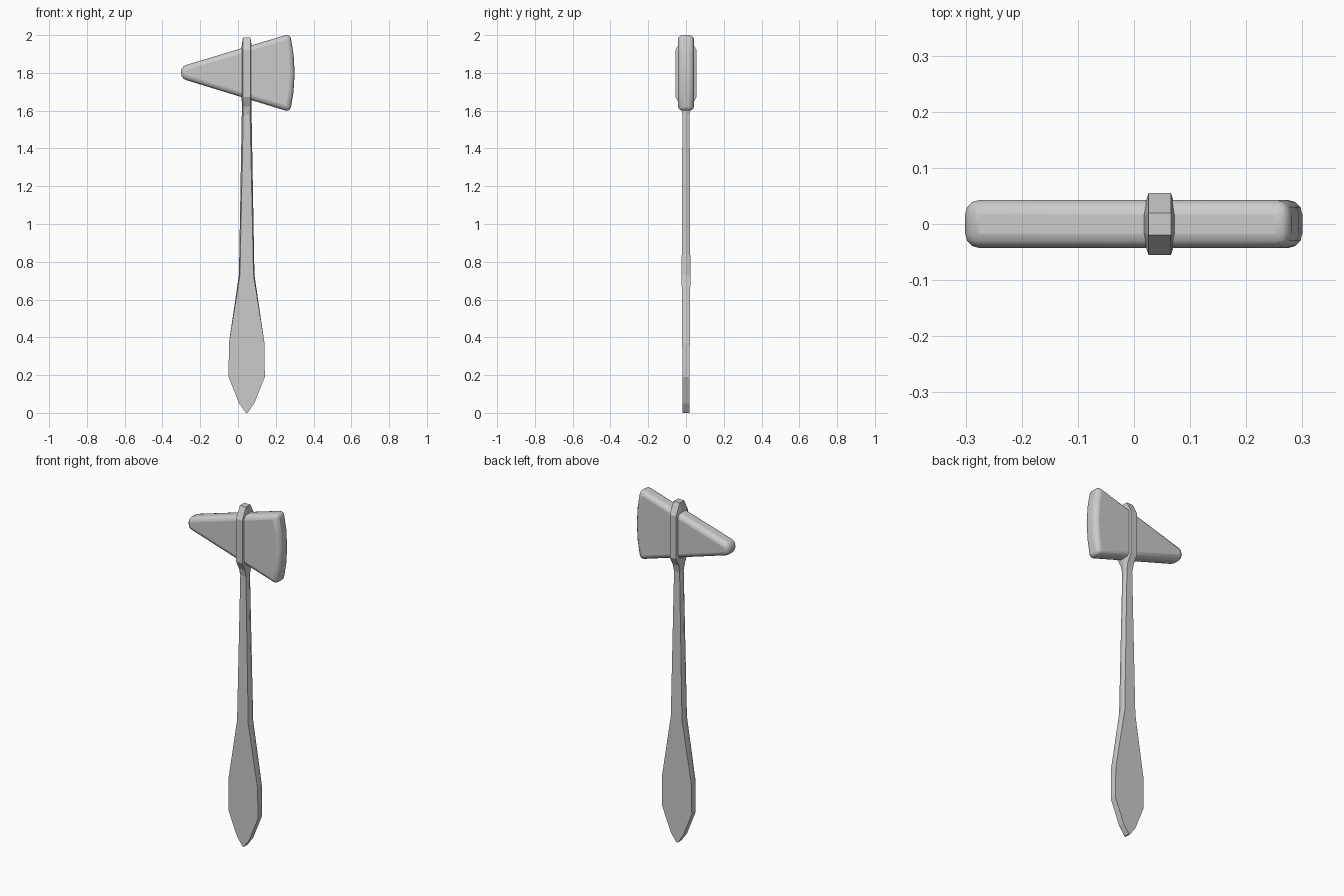
import bpy, bmesh

if "Cube" in bpy.data.objects:
    bpy.data.objects.remove(bpy.data.objects["Cube"])

CX = 0.046  # handle axis


def finish(bm, name):
    bmesh.ops.recalc_face_normals(bm, faces=bm.faces)
    me = bpy.data.meshes.new(name)
    bm.to_mesh(me)
    bm.free()
    ob = bpy.data.objects.new(name, me)
    bpy.context.collection.objects.link(ob)
    return ob


def loft(name, rings, closed=False):
    """Skin equal-length rings; cap the ends, or join last to first."""
    bm = bmesh.new()
    vs = [[bm.verts.new(p) for p in r] for r in rings]
    n = len(vs[0])
    pairs = list(zip(vs, vs[1:])) + ([(vs[-1], vs[0])] if closed else [])
    for a, b in pairs:
        for i in range(n):
            j = (i + 1) % n
            bm.faces.new((a[i], a[j], b[j], b[i]))
    if not closed:
        bm.faces.new(vs[0])
        bm.faces.new(vs[-1])
    return finish(bm, name)


# Rubber head: wedge outline extruded in y, then rounded
outline = [(-0.301, 1.834), (-0.301, 1.770), (0.276, 1.593), (0.294, 1.70),
           (0.30, 1.80), (0.294, 1.90), (0.276, 2.007)]
head = loft("rubber_head", [[(x, y, z) for x, z in outline] for y in (-0.043, 0.043)])
bev = head.modifiers.new("rounding", "BEVEL")
bev.width = 0.026
bev.segments = 3
bev.limit_method = "ANGLE"
bev.angle_limit = 0.6
bpy.context.view_layer.objects.active = head
head.select_set(True)
bpy.ops.object.shade_smooth_by_angle(angle=0.6)
head.select_set(False)


# Metal band around the head: tapered ring of octagons
def octagon(x, y, yc, z, zc):
    pts = [(yc, z), (y, zc), (y, -zc), (yc, -z)]
    pts += [(-a, b) for a, b in reversed(pts)]
    return pts


def band_ring(side, y, yc, z, zc, half, half_end):
    return [(CX + side * (half_end if abs(b) == z else half), a, 1.797 + b)
            for a, b in octagon(0, y, yc, z, zc)]


outer = (0.055, 0.02, 0.19, 0.125, 0.020, 0.020)
inner = (0.040, 0.015, 0.135, 0.115, 0.025, 0.028)
loft("head_band", [band_ring(-1, *inner), band_ring(-1, *outer),
                   band_ring(1, *outer), band_ring(1, *inner)], closed=True)

# Flat handle: hexagonal shank widening to a pointed paddle
# (z, outer half width, face half width, half thickness)
sections = [(0.0, 0.004, 0.004, 0.018), (0.05, 0.040, 0.040, 0.018),
            (0.19, 0.096, 0.096, 0.018), (0.37, 0.094, 0.094, 0.020),
            (0.73, 0.041, 0.036, 0.023), (1.58, 0.026, 0.018, 0.019),
            (1.63, 0.026, 0.020, 0.030), (1.67, 0.026, 0.020, 0.036)]
loft("handle", [[(CX + dx, dy, z) for dx, dy in
                 ((-w, 0), (-f, -t), (f, -t), (w, 0), (f, t), (-f, t))]
                for z, w, f, t in sections])
